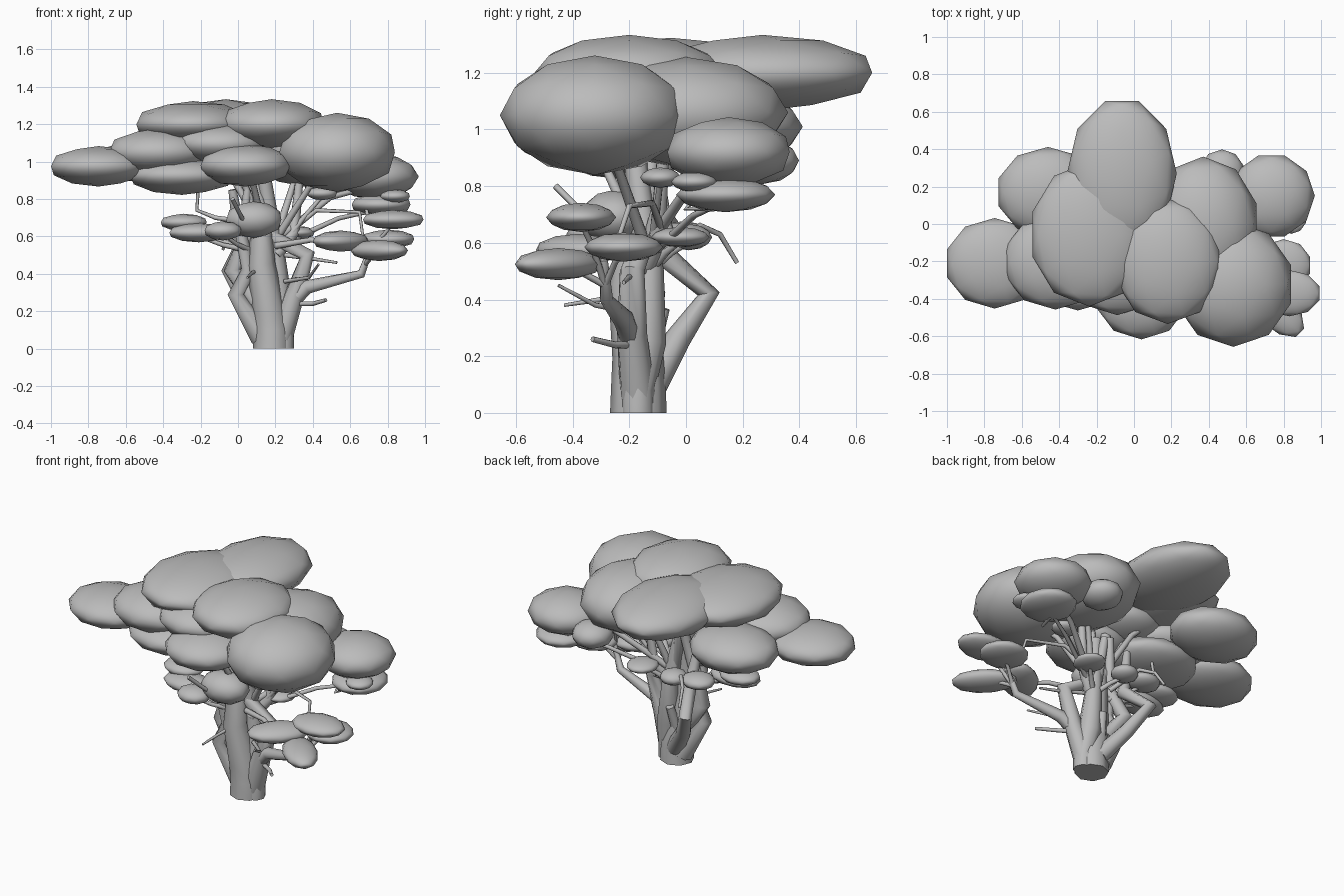
import bpy
from mathutils import Matrix, Vector

cube = bpy.data.objects.get("Cube")
if cube:
    bpy.data.objects.remove(cube, do_unlink=True)

# One plain grey for the whole tree
grey = bpy.data.materials.new("plain_grey")
grey.use_nodes = True
colour = (.5, .5, .5, 1)
grey.diffuse_color = colour
for node in grey.node_tree.nodes:
    if node.type == "BSDF_PRINCIPLED":
        node.inputs["Base Color"].default_value = colour


def pad(name, x, y, z, rx, ry, rz, spin=0, turn=0):
    """Flattened, faceted leaf cushion; spin shifts the facets, turn the whole."""
    bpy.ops.mesh.primitive_ico_sphere_add(subdivisions=2, radius=1.03, location=(x, y, z))
    obj = bpy.context.object
    obj.name = obj.data.name = name
    obj.data.transform(Matrix.Rotation(spin, 4, "Z"))
    obj.scale = (rx, ry, rz)
    obj.rotation_euler.z = turn
    obj.data.materials.append(grey)
    bpy.ops.object.shade_smooth()
    return obj


def limb(name, *points):
    """Tapered, angular branch through points given as x, y, z, radius."""
    curve = bpy.data.curves.new(name + "_path", "CURVE")
    curve.dimensions = "3D"
    curve.bevel_depth = 1
    curve.bevel_resolution = 2
    curve.use_fill_caps = True
    spline = curve.splines.new("POLY")
    spline.points.add(len(points) - 1)
    for target, (x, y, z, radius) in zip(spline.points, points):
        target.co = (x, y, z, 1)
        target.radius = radius
    path = bpy.data.objects.new(name + "_path", curve)
    bpy.context.collection.objects.link(path)
    bpy.context.view_layer.update()
    graph = bpy.context.evaluated_depsgraph_get()
    mesh = bpy.data.meshes.new_from_object(path.evaluated_get(graph))
    bpy.data.objects.remove(path, do_unlink=True)
    mesh.materials.clear()
    mesh.materials.append(grey)
    obj = bpy.data.objects.new(name, mesh)
    bpy.context.collection.objects.link(obj)
    bpy.ops.object.select_all(action="DESELECT")
    obj.select_set(True)
    bpy.context.view_layer.objects.active = obj
    bpy.ops.object.shade_smooth_by_angle(angle=1)


def reach(start, target, thick, thin, lift):
    """Bent branch from a fork into the underside of a leaf cushion."""
    a = Vector(start)
    b = target.location.copy()
    b.z -= target.scale.z * .4
    elbow = a.lerp(b, .55)
    elbow.z += lift
    limb(target.name + "_branch", (*a, thick), (*elbow, (thick + thin) / 2), (*b, thin))


# Outer crown cushions
pad("crown_back_top", x=-.065, y=.27, z=1.2, rx=.285, ry=.395, rz=.13, spin=.314)
pad("crown_far_tip", x=-.745, y=-.21, z=.975, rx=.26, ry=.235, rz=.105)
pad("crown_back_outer", x=-.46, y=.17, z=1.01, rx=.27, ry=.235, rz=.125)
pad("crown_middle_outer", x=-.42, y=-.2, z=1.05, rx=.275, ry=.25, rz=.125)
pad("crown_front_low", x=-.3, y=-.21, z=.925, rx=.28, ry=.245, rz=.1)

# Inner crown cushions, held by branches
crown = [
    pad("crown_left_top", x=-.24, y=-.055, z=1.2, rx=.31, ry=.375, rz=.12),
    pad("crown_centre_top", x=.18, y=-.2, z=1.2, rx=.285, ry=.325, rz=.13),
    pad("crown_front_corner", x=.53, y=-.322, z=1.05, rx=.315, ry=.325, rz=.205),
    pad("crown_side", x=.37, y=0, z=1.06, rx=.29, ry=.35, rz=.19),
    pad("crown_back_corner", x=.735, y=.15, z=.92, rx=.225, ry=.22, rz=.12, spin=.314),
    pad("crown_front_middle", x=.04, y=-.375, z=.98, rx=.245, ry=.235, rz=.11),
    pad("crown_front_upper", x=-.09, y=-.24, z=1.095, rx=.25, ry=.24, rz=.11),
]

# Small cushions below the crown
back_pad = pad("back_pad_large", x=.765, y=.14, z=.77, rx=.16, ry=.17, rz=.06)
pad("back_pad_small", x=.84, y=.03, z=.815, rx=.08, ry=.08, rz=.035)
pad("back_pad_inner", x=.47, y=.27, z=.89, rx=.12, ry=.125, rz=.08)
inner_pads = [
    pad("inner_pad", x=.45, y=-.09, z=.83, rx=.08, ry=.07, rz=.035),
    pad("inner_pad_low", x=.32, y=-.02, z=.62, rx=.09, ry=.1, rz=.035),
    pad("inner_pad_back", x=.08, y=.01, z=.62, rx=.08, ry=.08, rz=.045),
]
side_pads = [
    pad("side_pad_top", x=.83, y=-.37, z=.69, rx=.165, ry=.12, rz=.05),
    pad("side_pad_middle", x=.8, y=-.22, z=.585, rx=.145, ry=.135, rz=.05),
    pad("side_pad_bottom", x=.755, y=-.45, z=.525, rx=.19, ry=.1, rz=.055, turn=-.785),
]
side_inner = pad("side_pad_inner", x=.55, y=-.38, z=.575, rx=.18, ry=.11, rz=.055, turn=.785)
front_pads = [
    pad("front_pad_round", x=.085, y=-.25, z=.69, rx=.15, ry=.12, rz=.095),
    pad("front_pad_outer", x=-.29, y=-.13, z=.675, rx=.125, ry=.1, rz=.045),
    pad("front_pad_low", x=-.21, y=-.2, z=.62, rx=.16, ry=.1, rz=.05),
    pad("front_pad_near", x=-.08, y=-.33, z=.63, rx=.1, ry=.09, rz=.05),
    pad("front_pad_far", x=-.08, y=-.01, z=.63, rx=.1, ry=.09, rz=.045),
]

# Trunk and the heavy limbs fused into it
limb("trunk", (.18, -.168, 0, .1), (.18, -.168, .1, .096), (.165, -.17, .2, .09),
     (.125, -.2, .45, .075), (.12, -.18, .7, .052), (.08, -.16, .95, .03))
limb("trunk_rib", (.24, -.17, 0, .06), (.24, -.17, .08, .06), (.22, -.14, .25, .07),
     (.2, -.13, .5, .052), (.14, -.18, .9, .04))
limb("side_knee_limb", (.23, -.17, .06, .065), (.3, -.19, .28, .055),
     (.37, -.19, .5, .045), (.16, -.15, .61, .042), (.12, -.12, .9, .025))
limb("front_knee_limb", (.13, -.15, .06, .065), (-.01, -.17, .29, .046),
     (.06, -.18, .42, .042), (.02, -.2, .6, .032), (.05, -.2, .85, .02))
limb("back_knee_limb", (.16, -.12, .1, .055), (.04, -.03, .26, .046),
     (-.05, .08, .42, .04), (.02, -.07, .55, .042), (-.03, -.1, .85, .022))
limb("inner_twist", (.1, -.15, .25, .055), (-.03, -.12, .42, .048),
     (.05, -.17, .6, .04), (.1, -.1, .9, .025))
limb("side_long_limb", (.24, -.17, .2, .045), (.37, -.22, .33, .038),
     (.66, -.28, .4, .024), (.71, -.29, .54, .015))
limb("upright_limb", (.2, -.15, .5, .04), (.3, -.1, .62, .03), (.33, -.08, .92, .022))
limb("cut_stub", (.15, -.13, .2, .035), (.17, -.08, .37, .025))

# Forked branches carrying the crown
for item in crown:
    fork = (.14, -.17, .62) if item.location.x < .2 else (.2, -.14, .58)
    reach(fork, item, .022, .012, .07)

# Thin branches carrying the small cushions
reach((.26, -.11, .57), back_pad, .016, .009, .03)
reach((.2, -.2, .55), side_inner, .018, .01, .03)
for item in inner_pads:
    reach((.2, -.13, .5), item, .018, .01, .01)
for item in side_pads:
    reach((.68, -.285, .45), item, .013, .009, .02)
for item in front_pads:
    reach((.08, -.18, .52), item, .016, .009, -.01)

# Bare twigs
limb("low_twig", (.27, -.17, .24, .014), (.4, -.25, .24, .012), (.47, -.33, .26, .01))
limb("front_twig_low", (.1, -.2, .42, .012), (.07, -.3, .4, .009), (.05, -.43, .38, .006))
limb("front_twig_high", (.25, -.2, .36, .012), (.38, -.32, .38, .009), (.43, -.45, .45, .006))
limb("side_twig", (.25, -.15, .5, .012), (.4, -.2, .48, .01), (.53, -.22, .46, .007))
limb("hooked_twig", (.32, -.09, .66, .014), (.42, -.12, .74, .012),
     (.65, -.2, .73, .01), (.67, -.25, .58, .008))
limb("back_twig", (.1, -.1, .55, .016), (.0, .05, .66, .012),
     (-.06, .12, .63, .01), (-.08, .18, .53, .008))
limb("rising_twig", (.02, -.15, .68, .014), (-.12, -.1, .7, .012),
     (-.22, -.08, .74, .01), (-.21, -.1, .9, .01))
limb("front_rising_twig", (.1, -.2, .6, .014), (.02, -.36, .7, .012), (-.03, -.46, .8, .012))
limb("outer_rising_twig", (.72, .1, .72, .01), (.69, 0, .72, .01), (.66, .2, .92, .01))
